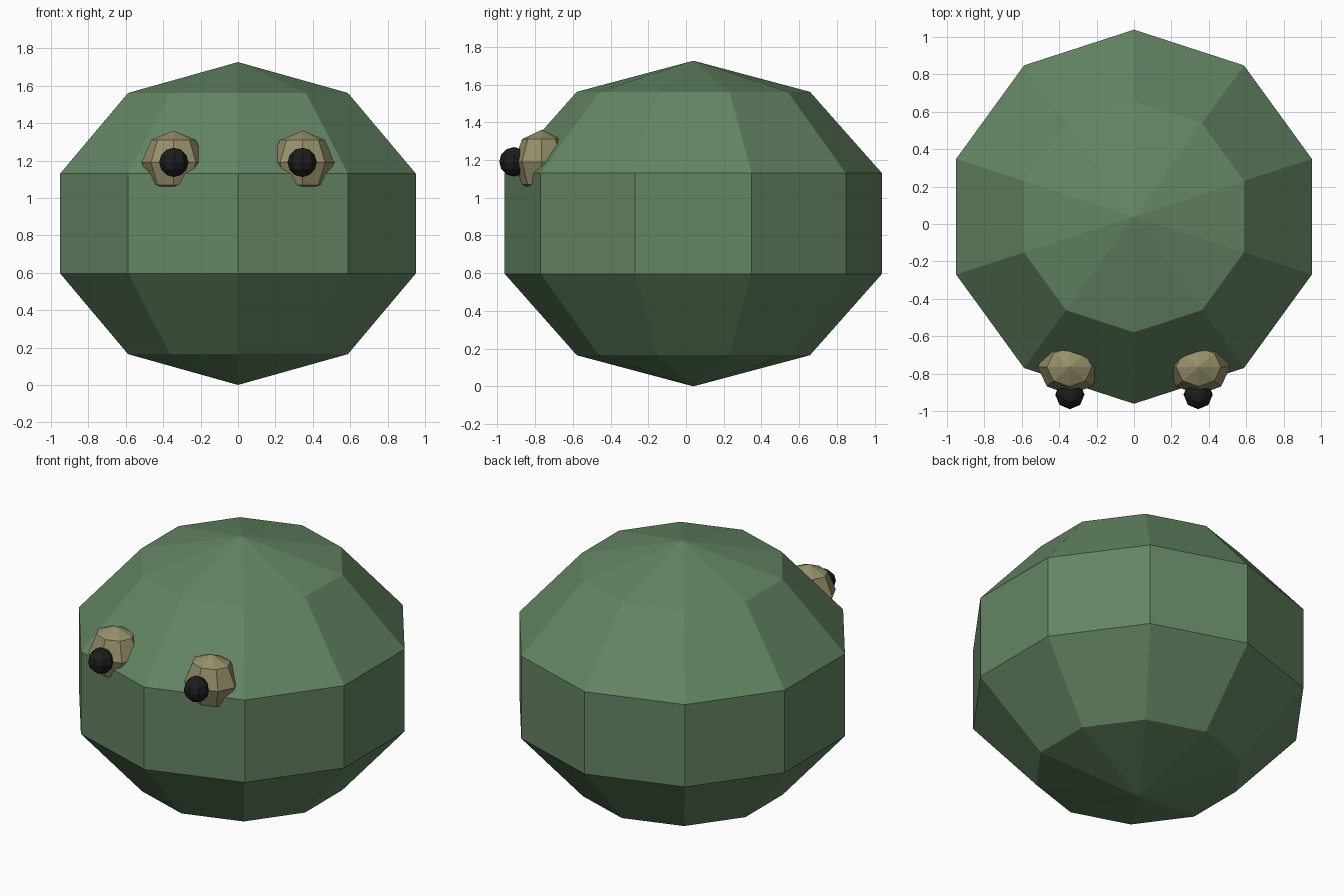
import bpy

old = bpy.data.objects.get("Cube")
if old:
    bpy.data.objects.remove(old, do_unlink=True)


def material(name, color):
    m = bpy.data.materials.new(name)
    m.use_nodes = True
    m.diffuse_color = (*color, 1)
    bsdf = next(n for n in m.node_tree.nodes if n.type == 'BSDF_PRINCIPLED')
    bsdf.inputs["Base Color"].default_value = (*color, 1)
    bsdf.inputs["Roughness"].default_value = 0.8
    return m


def faceted_ball(name, mat, centre, radii, segments, rings):
    bpy.ops.mesh.primitive_uv_sphere_add(segments=segments, ring_count=rings,
                                         radius=1, location=centre)
    ob = bpy.context.object
    ob.name = name
    ob.scale = radii
    bpy.ops.object.transform_apply(location=False, rotation=False, scale=True)
    bpy.ops.object.shade_flat()
    ob.data.materials.append(mat)
    return ob


green = material("moss green", (0.127, 0.235, 0.124))
tan = material("khaki tan", (0.30, 0.275, 0.14))
black = material("soft black", (0.012, 0.012, 0.012))

# Squat faceted body
faceted_ball("body", green, (0, 0.039, 0.863), (1.0515, 1.0515, 0.863), 10, 5)

# Eyes sunk into the front, each with a pupil
for side, s in (("left", 1), ("right", -1)):
    faceted_ball(side + "_eye", tan, (s * 0.345, -0.765, 1.19),
                 (0.17, 0.147, 0.17), 8, 4)
    faceted_ball(side + "_pupil", black, (s * 0.343, -0.912, 1.19),
                 (0.078, 0.078, 0.078), 8, 6)
